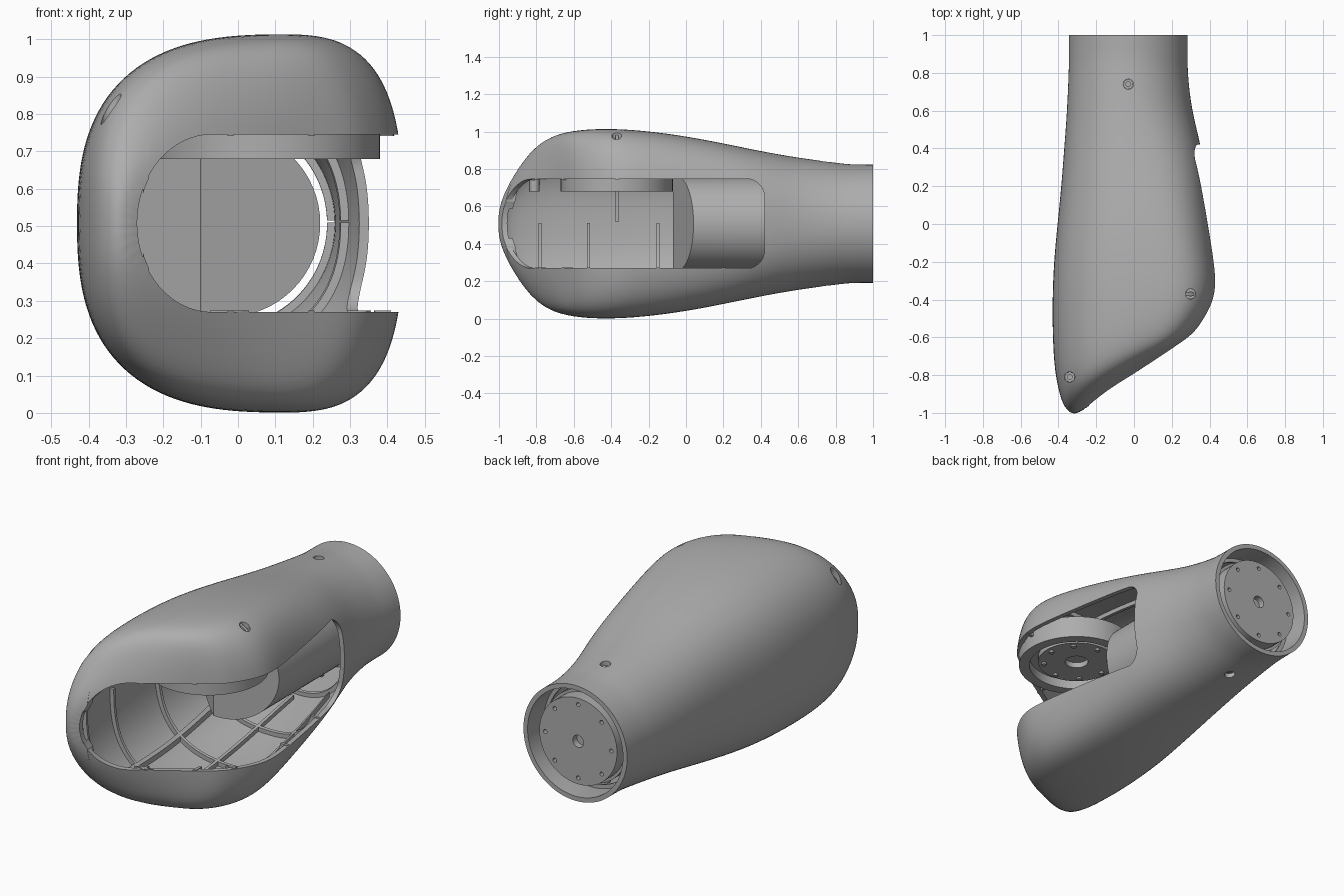
import bpy, bmesh, math

cube = bpy.data.objects.get("Cube")
if cube:
    bpy.data.objects.remove(cube)

MID = 0.507          # height of the centre plane
TUBE_X = -0.03       # axis of the round wrist

grey = bpy.data.materials.new("mid grey")
grey.use_nodes = True
grey.diffuse_color = (0.42, 0.42, 0.42, 1)
grey.node_tree.nodes["Principled BSDF"].inputs["Base Color"].default_value = (0.42, 0.42, 0.42, 1)


def finish(name, bm):
    bmesh.ops.recalc_face_normals(bm, faces=bm.faces)
    mesh = bpy.data.meshes.new(name)
    bm.to_mesh(mesh)
    bm.free()
    mesh.materials.append(grey)
    obj = bpy.data.objects.new(name, mesh)
    bpy.context.collection.objects.link(obj)
    return obj


def prisms(name, axis, items):
    """Extrude each (outline, low, high) along an axis."""
    place = {"x": lambda a, b, t: (t, a, b),
             "y": lambda a, b, t: (a, t, b),
             "z": lambda a, b, t: (a, b, t)}[axis]
    bm = bmesh.new()
    for outline, low, high in items:
        ends = [[bm.verts.new(place(a, b, t)) for a, b in outline] for t in (low, high)]
        count = len(outline)
        for end in ends:
            bm.faces.new(end)
        for i in range(count):
            j = (i + 1) % count
            bm.faces.new((ends[0][i], ends[0][j], ends[1][j], ends[1][i]))
    return finish(name, bm)


def circle(x, y, r, n=48):
    return [(x + r * math.cos(math.tau * i / n), y + r * math.sin(math.tau * i / n)) for i in range(n)]


def bolt_ring(x, y, ring, r, count=8):
    return [circle(*p, r, 12) for p in circle(x, y, ring, count)]


def box(a, b, c, d):
    return [(a, c), (b, c), (b, d), (a, d)]


def boolean(obj, cutter, mode="DIFFERENCE"):
    mod = obj.modifiers.new("cut", "BOOLEAN")
    mod.operation, mod.object, mod.solver = mode, cutter, "EXACT"


def bake(obj, *helpers):
    """Freeze the modifiers and drop the helper objects."""
    graph = bpy.context.evaluated_depsgraph_get()
    mesh = bpy.data.meshes.new_from_object(obj.evaluated_get(graph))
    obj.modifiers.clear()
    obj.data = mesh
    for helper in helpers:
        bpy.data.objects.remove(helper)


# Shell stations: left x, left y, right x, right y, half height, squareness, centre
STATIONS = [
    (-.345, 1, .285, 1, .317, 2, .5),
    (-.345, .88, .285, .88, .317, 2, .5),
    (-.347, .8, .285, .8, .327, 2, .5),
    (-.355, .6, .305, .6, .353, 2.1, .5),
    (-.37, .4, .36, .4, .388, 2.3, .53),
    (-.385, .2, .385, .2, .43, 2.45, .57),
    (-.405, 0, .41, 0, .468, 2.55, .6),
    (-.425, -.2, .438, -.2, .495, 2.65, .62),
    (-.433, -.42, .447, -.33, .507, 2.7, .63),
    (-.43, -.62, .425, -.42, .507, 2.7, .63),
    (-.42, -.78, .38, -.5, .496, 2.7, .63),
    (-.395, -.9, .335, -.565, .462, 2.7, .62),
    (-.37, -.97, .29, -.605, .34, 2.7, .58),
    (-.33, -1.007, .22, -.65, .235, 2.6, .55),
    (-.29, -1.005, .12, -.73, .12, 2.4, .5),
]


def shell_loft(name, thickness):
    bm = bmesh.new()
    rings = []
    for lx, ly, rx, ry, h, n, centre in STATIONS:
        ring = []
        for c, s in circle(0, 0, 1, 40):
            # the open side is squarer than the closed side
            power = n + .5 * (n - 2) if c > 0 else n
            k = (abs(c) ** power + abs(s) ** power) ** (-1 / power)
            u = centre + c * k * ((1 - centre) if c > 0 else centre)
            ring.append(bm.verts.new((lx + (rx - lx) * u, ly + (ry - ly) * u, MID + h * s * k)))
        rings.append(ring)
    for a, b in zip(rings, rings[1:]):
        for i in range(len(a)):
            j = (i + 1) % len(a)
            bm.faces.new((a[i], a[j], b[j], b[i]))
    bm.faces.new(rings[-1])
    obj = finish(name, bm)
    sub = obj.modifiers.new("smooth", "SUBSURF")
    sub.levels = sub.render_levels = 2
    wall = obj.modifiers.new("wall", "SOLIDIFY")
    wall.thickness, wall.offset = thickness, -1
    return obj


# Opening cutter: rounded at the front left and at its back end
LOW, HIGH = 0.27, 0.745
half = (HIGH - LOW) / 2
zc = (HIGH + LOW) / 2
arc = [math.radians(90 + 180 * i / 32) for i in range(33)]
front_outline = [(.8, LOW), (.8, HIGH)] + [(-.07 + .2 * math.cos(a), zc + half * math.sin(a)) for a in arc]
rounded = [(0.32 + .1 * math.cos(a), zc + s * (half - .097) + .1 * math.sin(a))
           for s, start in ((-1, -90), (1, 0))
           for a in [math.radians(start + 90 * i / 10) for i in range(11)]]
side_outline = [(-1.4, HIGH + .003), (-1.4, LOW - .003)] + rounded
opening = prisms("opening_cutter", "y", [(front_outline, -1.35, .6)])
side = prisms("side_cutter", "x", [(side_outline, -.6, 1)])
opening.hide_render = side.hide_render = True
boolean(opening, side, "INTERSECT")
bake(opening, side)

# Screw holes: x, y, low, high, height of the screw seat
SCREWS = [(-.03, .74, .72, 1.1, .80), (.3, -.37, .85, 1.1, .955),
          (-.34, -.81, .6, 1.1, .74), (-.03, .74, -.1, .28, .2)]
holes = prisms("screw_cutter", "z", [(circle(x, y, .027, 24), lo, hi) for x, y, lo, hi, s in SCREWS])
holes.hide_render = True

# Outer shell
shell = shell_loft("outer_shell", .025)
boolean(shell, opening)
boolean(shell, holes)
bake(shell, holes)

# Inner stiffening ribs: half hoops below and above, lengthwise ribs on floor and roof
floor_hoops = [(box(-1, 1, -.5, .51), y - .008, y + .008) for y in (-.78, -.52, -.15, .2, .55, .85)]
roof_hoops = [(box(-1, 1, .515, 1.5), y - .008, y + .008) for y in (-.37, .55, .85)]
hoops = prisms("hoop_plates", "y", floor_hoops + roof_hoops)
rails = prisms("rail_plates", "x",
               [(box(-1.1, .5, -.5, 1.5), x - .008, x + .008) for x in (-.25, -.02, .2)])
for name, plates in (("hoop_ribs", hoops), ("lengthwise_ribs", rails)):
    boolean(plates, opening)
    bake(plates)
    ribs = shell_loft(name, .042)
    boolean(ribs, plates, "INTERSECT")
    bake(ribs, plates)
    # keep the ribs just inside the wall
    for v in ribs.data.vertices:
        v.co.x = v.co.x * .985
        v.co.z = MID + (v.co.z - MID) * .985
bpy.data.objects.remove(opening)

# Screw seats with a small socket
for i, (x, y, lo, hi, seat) in enumerate(SCREWS):
    down = -1 if seat > MID else 1
    screw = prisms(f"screw_{i + 1}", "z", [(circle(x, y, .026, 24), *sorted((seat, seat + down * .06)))])
    socket = prisms("socket_cutter", "z", [(circle(x, y, .013, 12), seat - .03, seat + .03)])
    boolean(screw, socket)
    bake(screw, socket)

# Wrist motor body with a wedge-shaped front
motor = prisms("wrist_motor", "y", [(circle(TUBE_X, MID, .25, 64), -.3, .9)])
wedge = prisms("wedge_cutter", "z", [([(-.1, -.07), (.3, .068), (.3, 1.3), (-.4, 1.3), (-.4, .13), (-.27, .06)], 0, 1.1)])
boolean(motor, wedge, "INTERSECT")
bake(motor, wedge)

# Wrist end plate with bolt holes
plate = prisms("wrist_end_plate", "y", [(circle(TUBE_X, MID, .235, 64), .88, .975)])
bolts = prisms("bolt_cutter", "y", [(o, .94, 1.1) for o in
                                    bolt_ring(TUBE_X, MID, .2, .011) + [circle(TUBE_X, MID, .033, 24)]])
boolean(plate, bolts)
bake(plate, bolts)

# Upper joint disc, recessed underneath, with a hub and bolts
JX, JY = 0.08, -0.37
disc = prisms("joint_disc", "z", [(circle(JX, JY, .3, 64), .68, .8)])
recess = prisms("recess_cutter", "z", [(circle(JX, JY, .245, 64), .6, .73)])
boolean(disc, recess)
bake(disc, recess)
hub = prisms("joint_hub", "z", [(circle(JX, JY, .2, 48), .7, .75)])
bore = prisms("bore_cutter", "z", [(circle(JX, JY, .06, 32), .6, .735)])
boolean(hub, bore)
bake(hub, bore)
prisms("joint_bolts", "z", [(o, .69, .72) for o in bolt_ring(JX, JY, .17, .014)])

# Smooth shading with sharp edges kept
bpy.ops.object.select_all(action="DESELECT")
for obj in bpy.context.collection.objects:
    if obj.type == "MESH":
        obj.select_set(True)
        bpy.context.view_layer.objects.active = obj
bpy.ops.object.shade_smooth_by_angle(angle=math.radians(35))
